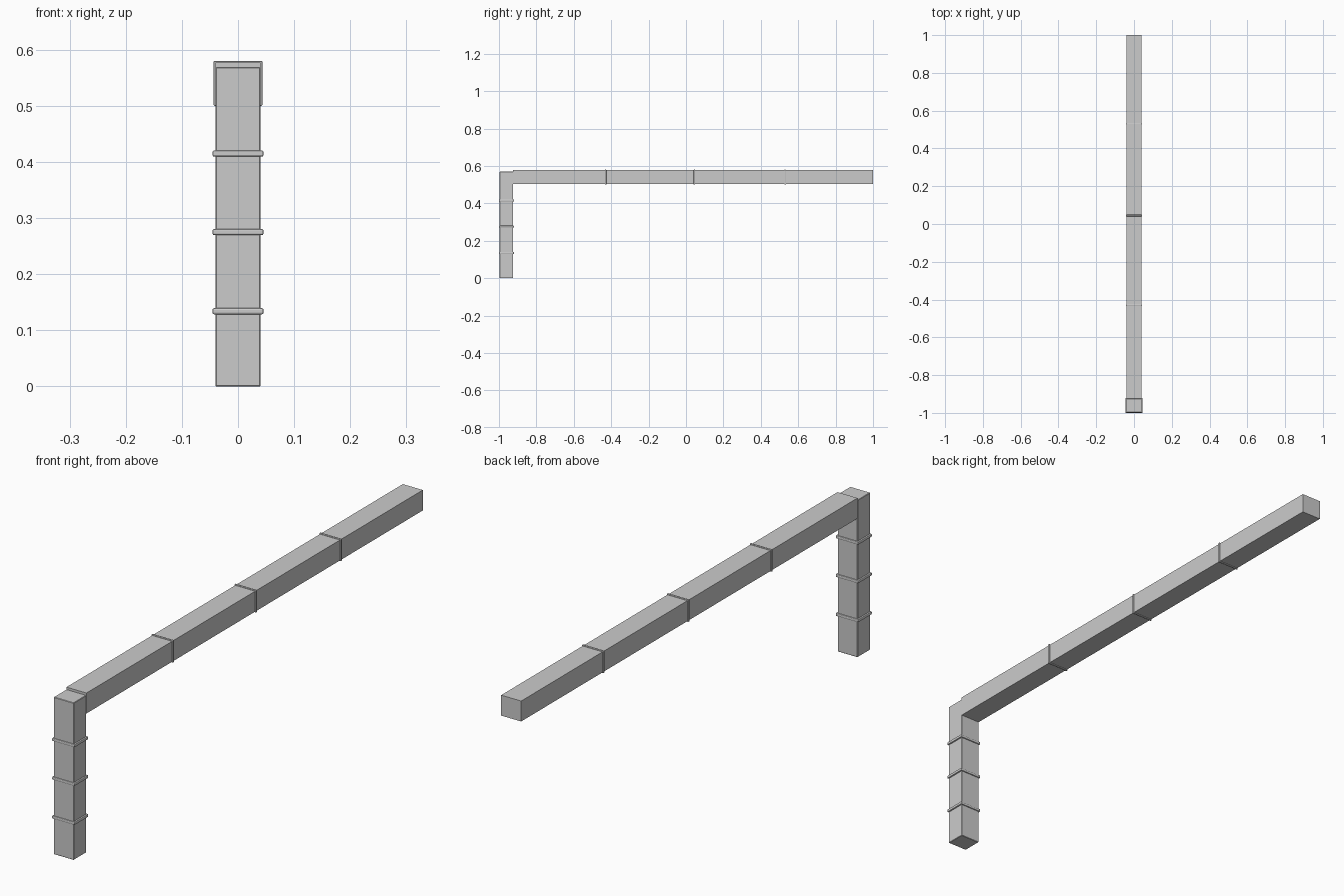
import bpy

if "Cube" in bpy.data.objects:
    bpy.data.objects.remove(bpy.data.objects["Cube"])


def box(name, x, y, z, bevel=0.0, segments=1):
    """Box from (min, max) ranges, with optional bevelled edges."""
    ranges = (x, y, z)
    bpy.ops.mesh.primitive_cube_add(size=1, location=[(a + b) / 2 for a, b in ranges])
    ob = bpy.context.object
    ob.name = name
    ob.scale = [b - a for a, b in ranges]
    bpy.ops.object.transform_apply(location=False, rotation=False, scale=True)
    if bevel:
        mod = ob.modifiers.new("edge_bevel", 'BEVEL')
        mod.width = bevel
        mod.segments = segments
    return ob


# Upright post and long horizontal duct
box("upright_duct", (-0.04, 0.04), (-0.997, -0.924), (0, 0.569), 0.0015)
box("horizontal_duct", (-0.04, 0.04), (-0.924, 1.0), (0.503, 0.577))

# Rounded joint bands around the upright
for i, z in enumerate((0.134, 0.275, 0.415)):
    box(f"upright_band_{i + 1}", (-0.0455, 0.0455), (-1.0, -0.92),
        (z - 0.0055, z + 0.0055), 0.003, 2)

# Thinner joint bands around the horizontal duct
for i, y in enumerate((-0.43, 0.045, 0.53)):
    box(f"horizontal_band_{i + 1}", (-0.0435, 0.0435), (y - 0.004, y + 0.004),
        (0.5, 0.58), 0.002, 2)
